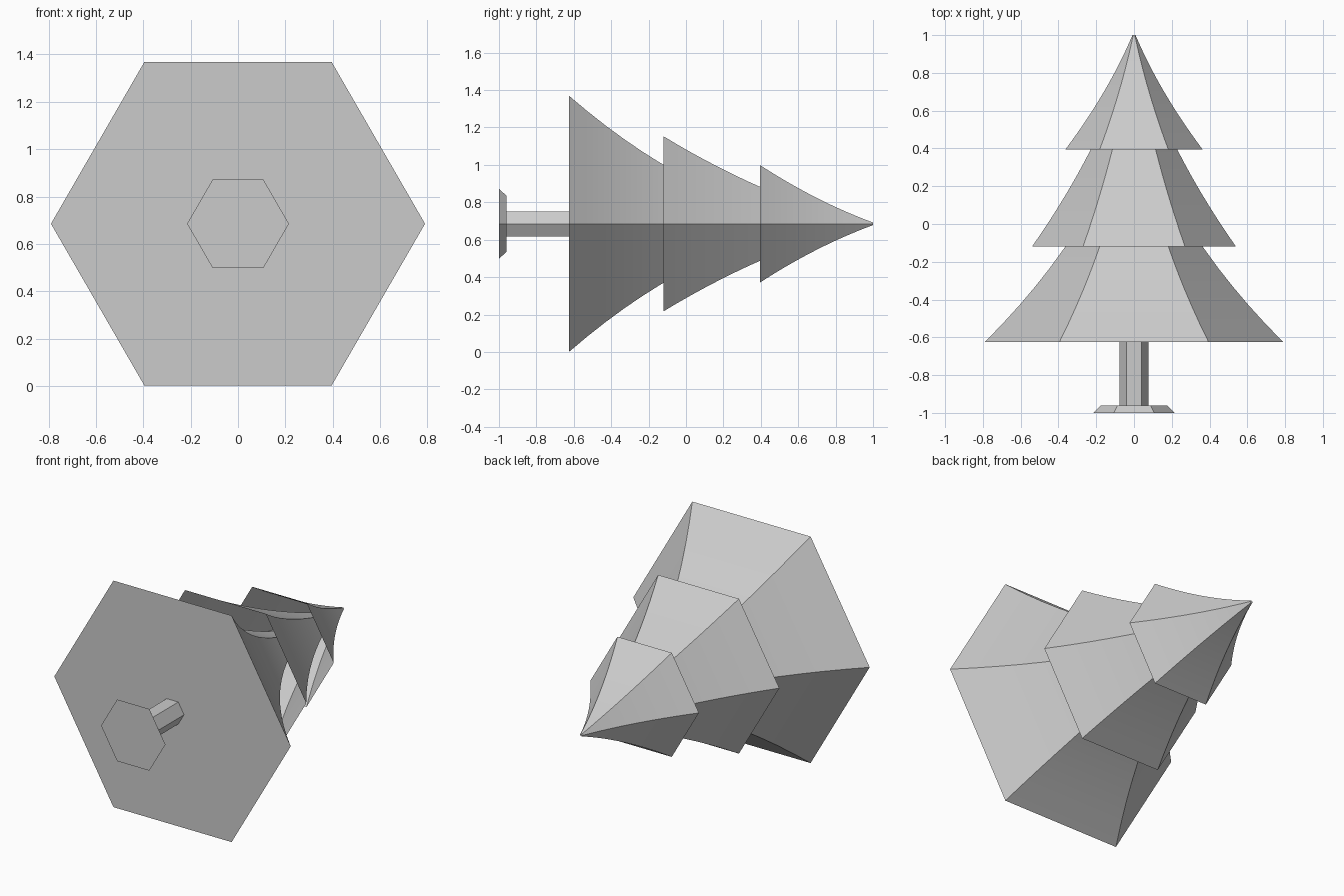
import bpy, bmesh, math

cube = bpy.data.objects.get("Cube")
if cube:
    bpy.data.objects.remove(cube)

SIDES = 6
AXIS_Z = 0.685

grey = bpy.data.materials.new("plain_grey")
grey.use_nodes = True
grey.diffuse_color = (0.6, 0.6, 0.6, 1)
grey.node_tree.nodes["Principled BSDF"].inputs["Base Color"].default_value = (0.6, 0.6, 0.6, 1)


def hex_loft(name, profile, cap_start=True, cap_end=True):
    """Loft six-sided rings along y from (y, radius) pairs."""
    bm = bmesh.new()
    rings = []
    for y, r in profile:
        angles = [math.tau * i / SIDES for i in range(SIDES)]
        rings.append([bm.verts.new((r * math.cos(a), y, AXIS_Z + r * math.sin(a))) for a in angles])
    for a, b in zip(rings, rings[1:]):
        for i in range(SIDES):
            j = (i + 1) % SIDES
            bm.faces.new((a[i], b[i], b[j], a[j]))
    if cap_start:
        bm.faces.new(rings[0])
    if cap_end:
        bm.faces.new(rings[-1][::-1])
    # Outward direction is taken from the first side face
    face = bm.faces[:][0]
    face.normal_update()
    mid = face.calc_center_median()
    if face.normal.x * mid.x + face.normal.z * (mid.z - AXIS_Z) < 0:
        bmesh.ops.reverse_faces(bm, faces=bm.faces[:])
    mesh = bpy.data.meshes.new(name)
    bm.to_mesh(mesh)
    bm.free()
    mesh.materials.append(grey)
    obj = bpy.data.objects.new(name, mesh)
    bpy.context.collection.objects.link(obj)
    bpy.ops.object.select_all(action='DESELECT')
    obj.select_set(True)
    bpy.context.view_layer.objects.active = obj
    bpy.ops.object.shade_smooth_by_angle(angle=math.radians(30))
    return obj


def tier(name, start, length, radius, slope, curve, closed, steps=14):
    """Concave flared cone whose radius falls off along a parabola."""
    profile = []
    for k in range(steps + 1):
        t = length * k / steps
        profile.append((start + t, max(0.006, radius + slope * t + curve * t * t)))
    return hex_loft(name, profile, cap_start=closed)


# Foliage: closed lowest tier, two open skirts nested over it
tier("lower_foliage", -0.625, 1.36, 0.79, -1.0, 0.31, True)
tier("middle_foliage", -0.12, 1.05, 0.54, -0.70, 0.185, False)
tier("top_foliage", 0.395, 0.605, 0.363, -0.75, 0.27, False)

# Trunk and bevelled foot
hex_loft("trunk", [(-0.97, 0.077), (-0.61, 0.077)])
hex_loft("foot", [(-1.0, 0.215), (-0.96, 0.174)])
